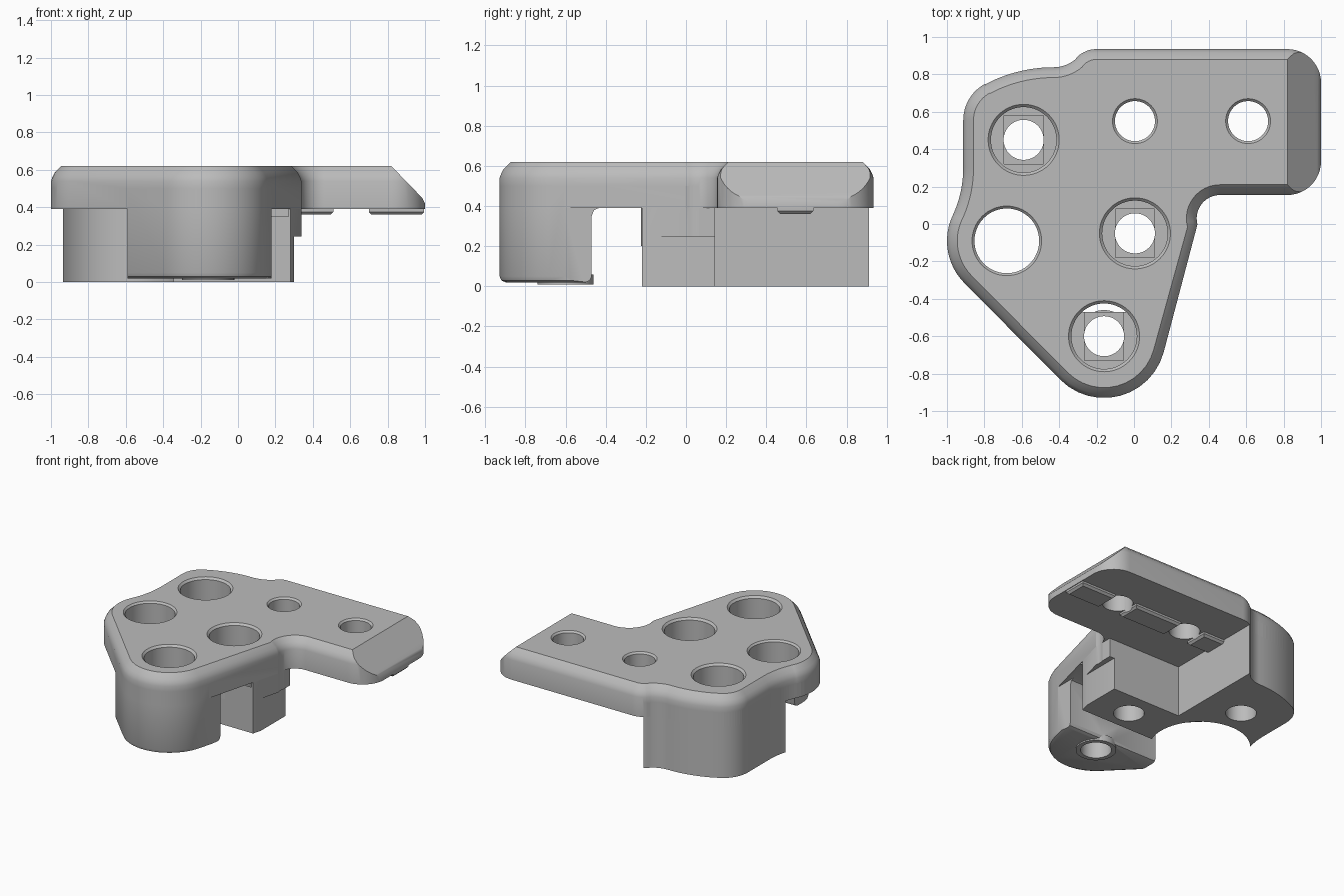
import bpy, bmesh
from math import sin, cos, radians, pi

cube = bpy.data.objects.get("Cube")
if cube:
    bpy.data.objects.remove(cube)

grey = bpy.data.materials.new("plain_grey")
grey.use_nodes = True
grey.diffuse_color = (0.5, 0.5, 0.5, 1)
grey.node_tree.nodes["Principled BSDF"].inputs["Base Color"].default_value = (0.5, 0.5, 0.5, 1)

# Rounded plan outline as arcs: centre, radius, start and end angle (falling angle = concave)
ARCS = [
    (-0.16, -0.60, 0.33, 225, 345),
    (0.46, 0.03, 0.125, 195, 90),
    (0.82, 0.335, 0.18, 270, 360),
    (0.82, 0.755, 0.18, 0, 90),
    (-0.20, 0.785, 0.15, 90, 130),
    (-0.43, 1.018, 0.18, 310, 270),
    (-0.43, 0.06, 0.778, 90, 118),
    (-0.693, 0.555, 0.22, 118, 180),
    (-1.513, 0.30, 0.60, 0, -25),
    (-0.68, -0.09, 0.32, 155, 225),
]


def outline(inset, z):
    pts = []
    for cx, cy, r, a, b in ARCS:
        rad = r - inset if b > a else r + inset
        for i in range(13):
            t = radians(a + (b - a) * i / 12)
            pts.append((cx + rad * cos(t), cy + rad * sin(t), z))
    # drop coincident neighbours where arcs touch
    return [p for i, p in enumerate(pts)
            if abs(p[0] - pts[i - 1][0]) + abs(p[1] - pts[i - 1][1]) > 1e-5 or inset < 0]


def loft(name, rings):
    bm = bmesh.new()
    rows = [[bm.verts.new(p) for p in ring] for ring in rings]
    n = len(rows[0])
    for low, high in zip(rows, rows[1:]):
        for i in range(n):
            j = (i + 1) % n
            bm.faces.new((low[i], low[j], high[j], high[i]))
    bm.faces.new(rows[0][::-1])
    bm.faces.new(rows[-1])
    bmesh.ops.recalc_face_normals(bm, faces=bm.faces)
    mesh = bpy.data.meshes.new(name)
    bm.to_mesh(mesh)
    bm.free()
    obj = bpy.data.objects.new(name, mesh)
    mesh.materials.append(grey)
    bpy.context.collection.objects.link(obj)
    return obj


def outline_solid(name, profile):
    return loft(name, [outline(d, z) for d, z in profile])


def plan_prism(name, pts, z0, z1):
    return loft(name, [[(x, y, z) for x, y in pts] for z in (z0, z1)])


def side_prism(name, pts, x0, x1):
    return loft(name, [[(x, y, z) for y, z in pts] for x in (x0, x1)])


def box(name, x0, x1, y0, y1, z0, z1):
    return plan_prism(name, [(x0, y0), (x1, y0), (x1, y1), (x0, y1)], z0, z1)


def lathe(name, cx, cy, profile, n=64):
    return loft(name, [[(cx + r * cos(2 * pi * i / n), cy + r * sin(2 * pi * i / n), z)
                        for i in range(n)] for r, z in profile])


def combine(obj, other, operation):
    mod = obj.modifiers.new("combine", "BOOLEAN")
    mod.operation, mod.object, mod.solver = operation, other, "EXACT"
    bpy.context.view_layer.objects.active = obj
    bpy.ops.object.modifier_apply(modifier=mod.name)
    bpy.data.objects.remove(other)


# Top plate with softened upper edge and sloped arm end
body = outline_solid("bracket_body", [(0, 0.39), (0, 0.54), (0.008, 0.562), (0.02, 0.585), (0.055, 0.62)])
slope = plan = loft("slope_cutter", [[(x, y, z) for x, z in
                    ((0.82, 0.62), (0.985, 0.45), (1.01, 0.40), (1.2, 0.40), (1.2, 0.8), (0.645, 0.8))]
                    for y in (0, 1.2)])
combine(body, slope, "DIFFERENCE")

# Front leg with rounded foot and a fillet under the plate
leg = outline_solid("front_leg", [(0.03, 0.02), (0.009, 0.029), (0, 0.05), (0, 0.5)])
leg_side = [(-1.1, 0), (-0.5, 0.02), (-0.479, 0.029), (-0.47, 0.05), (-0.47, 0.35),
            (-0.458, 0.38), (-0.43, 0.392), (-0.43, 0.6), (-1.1, 0.6)]
combine(leg, side_prism("leg_limit", leg_side, -0.59, 0.18), "INTERSECT")

# Rear block: stepped plan, scooped around the large hole, relieved at its side
block = outline_solid("rear_block", [(0, 0), (0, 0.5)])
plan = [(-1.2, -0.22), (0.34, -0.22), (0.34, 0.145), (-0.28, 0.145), (-0.28, 1.1), (-1.2, 1.1)]
combine(block, plan_prism("block_limit", plan, -0.1, 0.6), "INTERSECT")
combine(block, lathe("scoop", -0.67, -0.09, [(0.35, -0.1), (0.35, 0.392)]), "DIFFERENCE")
combine(block, box("relief", 0.30, 0.6, -0.5, 0.5, -0.1, 0.245), "DIFFERENCE")

fillet = side_prism("block_fillet", [(-0.2, 0.35), (-0.22, 0.35), (-0.232, 0.38), (-0.26, 0.392),
                                     (-0.26, 0.45), (-0.2, 0.45)], -0.33, 0.27)
ring_boss = lathe("foot_ring", -0.16, -0.60, [(0.14, 0.01), (0.14, 0.06)])
for part in (leg, block, fillet, ring_boss):
    combine(body, part, "UNION")

# Locating pads under the arm, with chamfered lower edges
for x0, x1 in ((0.70, 0.995), (0.11, 0.51), (-0.29, -0.10)):
    pad = loft("arm_pad", [[(x0 + d, 0.455 + d, z), (x1 - d, 0.455 + d, z),
                            (x1 - d, 0.635 - d, z), (x0 + d, 0.635 - d, z)]
                           for d, z in ((0.015, 0.36), (0, 0.375), (0, 0.41))])
    combine(body, pad, "UNION")

# Counterbored screw holes with a shallow slot in each seat
for x, y in ((-0.59, 0.45), (0.005, -0.05), (-0.16, -0.60)):
    bore = [(0.107, -0.1), (0.107, 0.2), (0.175, 0.2), (0.175, 0.605), (0.21, 0.64)]
    combine(body, lathe("bore", x, y, bore), "DIFFERENCE")
    combine(body, box("seat_slot", x - 0.105, x + 0.105, y - 0.13, y + 0.13, 0.18, 0.21), "DIFFERENCE")

# Plain through holes with chamfered rims
for x, y, r in ((0.005, 0.55, 0.107), (0.61, 0.55, 0.107), (-0.68, -0.09, 0.173)):
    bore = [(r, -0.1), (r, 0.607), (r + 0.033, 0.64)]
    combine(body, lathe("hole", x, y, bore), "DIFFERENCE")

# Smooth curved walls, keep edges crisp
bpy.ops.object.select_all(action="DESELECT")
body.select_set(True)
bpy.context.view_layer.objects.active = body
bpy.ops.object.shade_smooth_by_angle(angle=radians(30))
